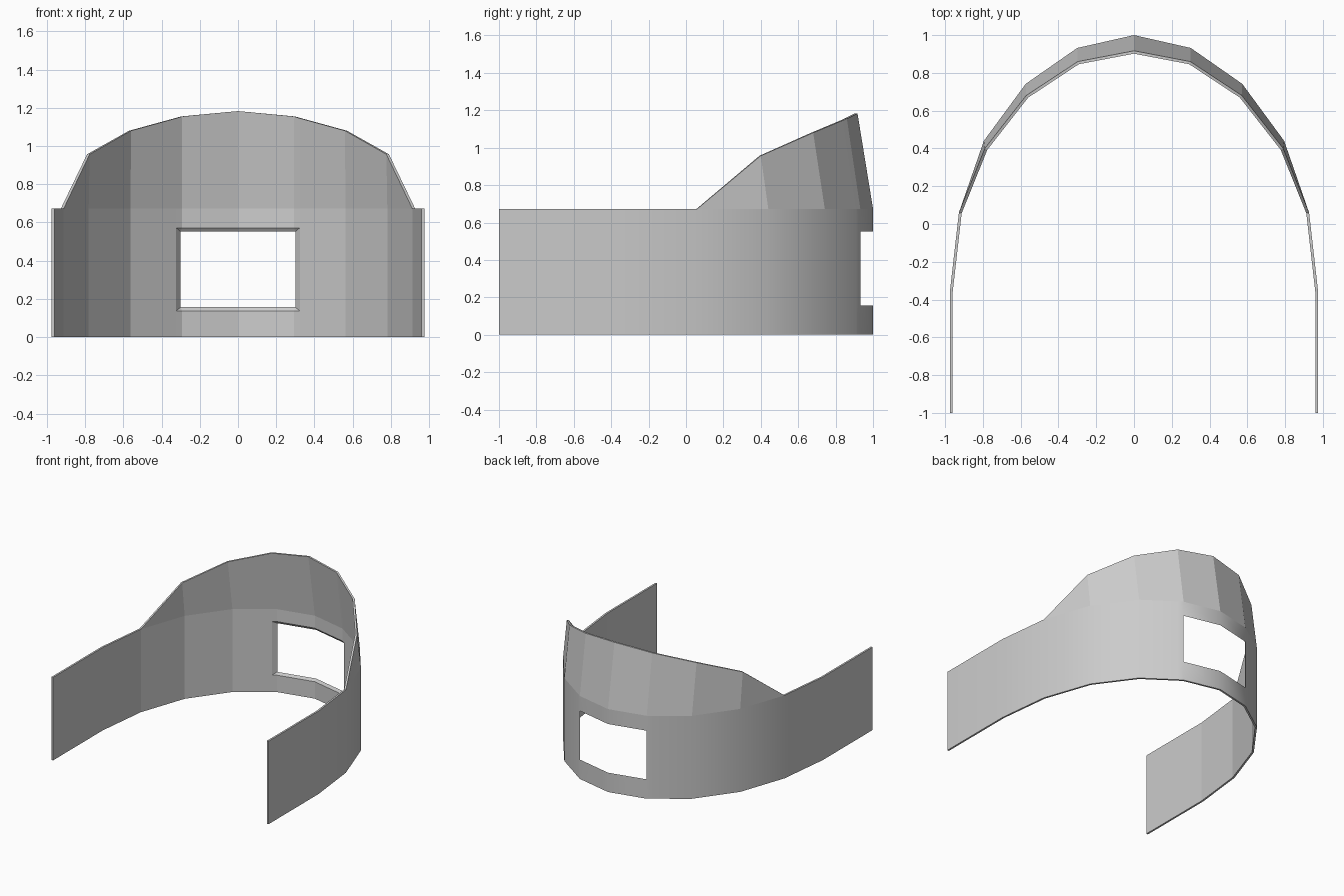
import bpy, bmesh
from mathutils import Vector

if "Cube" in bpy.data.objects:
    bpy.data.objects.remove(bpy.data.objects["Cube"])

T = 0.015   # wall thickness
EAVE = 0.673

# Right half of the plan: wall (x, y), then upper rim (x, y, z)
half = [
    ((0.300, 0.932), (0.298, 0.860, 1.155)),
    ((0.332, 0.910), (0.330, 0.839, 1.146)),
    ((0.573, 0.742), (0.571, 0.680, 1.080)),
    ((0.795, 0.440), (0.790, 0.400, 0.957)),
    ((0.927, 0.060), (0.927, 0.060, EAVE)),
    ((0.975, -0.360), (0.975, -0.360, EAVE)),
    ((0.975, -1.0), (0.975, -1.0, EAVE)),
]
flip = [((-w[0], w[1]), (-r[0], r[1], r[2])) for w, r in reversed(half)]
cols = flip + [((0, 1.0), (0, 0.917, 1.183))] + half
N = len(cols)
C = N // 2


def inward(j):
    """Mitred inward offset of plan corner j."""
    p = [Vector(c[0]) for c in cols]
    dirs = []
    if j > 0:
        dirs.append((p[j] - p[j - 1]).normalized())
    if j < N - 1:
        dirs.append((p[j + 1] - p[j]).normalized())
    ns = [Vector((d.y, -d.x)) for d in dirs]
    m = sum(ns, Vector((0, 0))).normalized()
    return m * T / m.dot(ns[0])


ROWS = [(0, 0.157, 0.552, EAVE), (0, 0.137, 0.572, EAVE)]  # outer, inner


def P(s, j, i):
    """Point on side s (0 outer, 1 inner), column j, row i (4 = rim)."""
    off = inward(j) * s
    (x, y), r = cols[j]
    if i == 4:
        x, y, z = r
    else:
        z = ROWS[s][i]
    return (round(x + off.x, 5), round(y + off.y, 5), round(z, 5))


bm = bmesh.new()
verts = {}


def face(*pts, smooth=False):
    pts = list(dict.fromkeys(pts))
    if len(pts) > 2:
        vs = [verts.setdefault(p, None) or bm.verts.new(p) for p in pts]
        verts.update(zip(pts, vs))
        bm.faces.new(vs).smooth = smooth


# Outer and inner skins, leaving the window open
for s in (0, 1):
    reach = 1 + s
    for j in range(N - 1):
        for i in range(4):
            if i == 1 and C - reach <= j < C + reach:
                continue
            face(P(s, j, i), P(s, j + 1, i), P(s, j + 1, i + 1), P(s, j, i + 1),
                 smooth=(s == 0 and i < 3))

# Bottom edge and upper rim
for j in range(N - 1):
    for i in (0, 4):
        face(P(0, j, i), P(0, j + 1, i), P(1, j + 1, i), P(1, j, i))

# Front ends of the side walls
for j in (0, N - 1):
    for i in range(3):
        face(P(0, j, i), P(0, j, i + 1), P(1, j, i + 1), P(1, j, i))

# Splayed window reveal
for i in (1, 2):
    for j in (C - 1, C):
        face(P(0, j, i), P(0, j + 1, i), P(1, j + 1, i), P(1, j, i))
    for d in (-1, 1):
        face(P(0, C + d, i), P(1, C + d, i), P(1, C + 2 * d, i))
for d in (-1, 1):
    face(P(0, C + d, 1), P(0, C + d, 2), P(1, C + 2 * d, 2), P(1, C + 2 * d, 1))

bmesh.ops.recalc_face_normals(bm, faces=bm.faces)
for e in bm.edges:
    e.smooth = all(f.smooth for f in e.link_faces)

me = bpy.data.meshes.new("curved_wall")
bm.to_mesh(me)
bm.free()
ob = bpy.data.objects.new("curved_wall", me)
bpy.context.collection.objects.link(ob)
